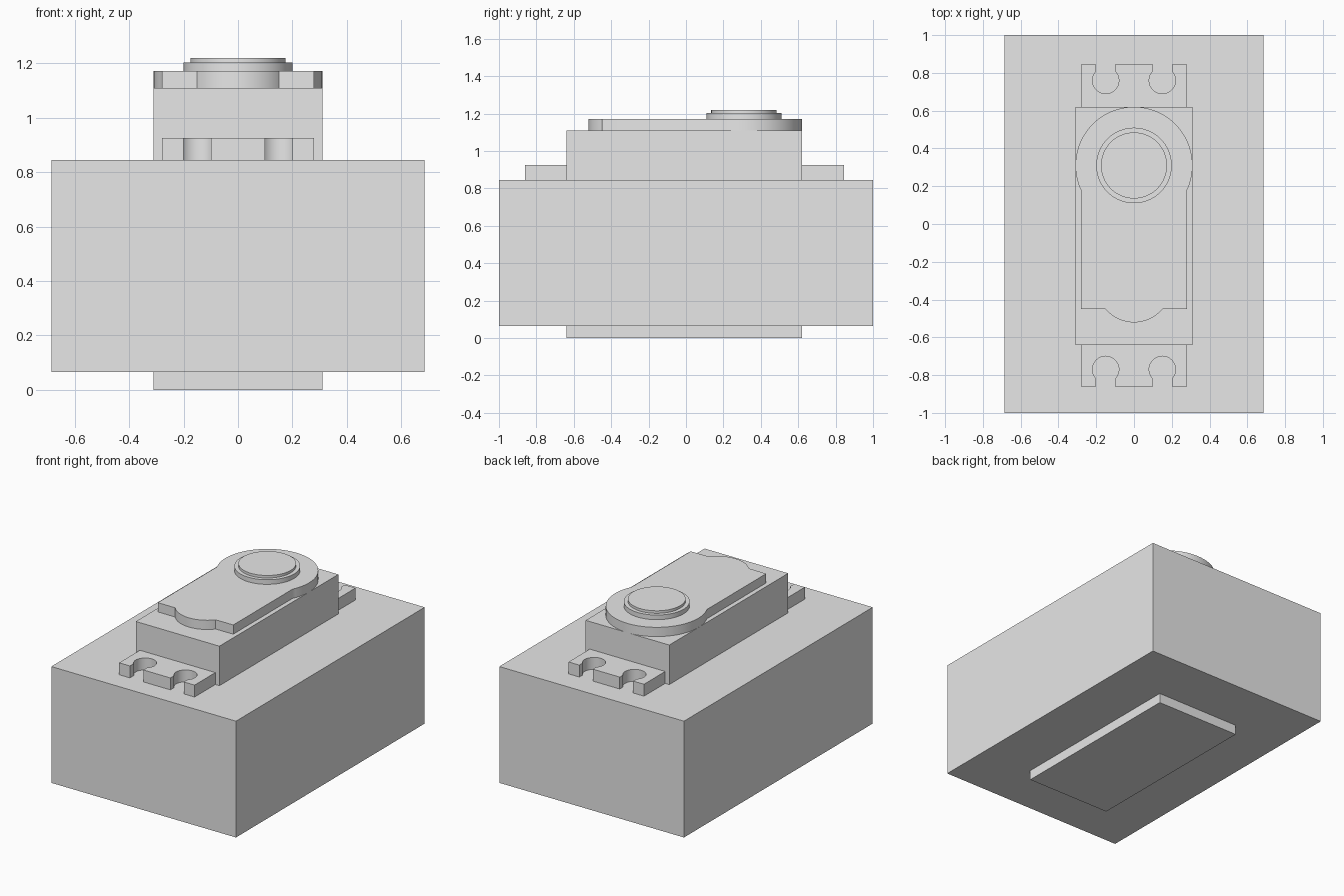
import bpy
import bmesh
from math import sin, cos, pi, asin, sqrt, radians
from mathutils import Matrix

cube = bpy.data.objects.get("Cube")
if cube:
    bpy.data.objects.remove(cube, do_unlink=True)

grey = bpy.data.materials.new("light_grey")
grey.use_nodes = True
grey.diffuse_color = (0.8, 0.8, 0.8, 1)
grey.node_tree.nodes["Principled BSDF"].inputs["Base Color"].default_value = (0.8, 0.8, 0.8, 1)


def arc(cx, cy, r, a0, a1, n=32):
    return [(cx + r * cos(a0 + (a1 - a0) * i / n),
             cy + r * sin(a0 + (a1 - a0) * i / n)) for i in range(n + 1)]


def circle(cx, cy, r, n=64):
    return arc(cx, cy, r, 0, 2 * pi, n)[:-1]


def rect(x0, x1, y0, y1):
    return [(x0, y0), (x1, y0), (x1, y1), (x0, y1)]


def prism(name, outline, z0, z1, matrix=None):
    """Extrude a flat outline from z0 to z1."""
    bm = bmesh.new()
    face = bm.faces.new([bm.verts.new((x, y, z0)) for x, y in outline])
    ext = bmesh.ops.extrude_face_region(bm, geom=[face])
    top = [v for v in ext["geom"] if isinstance(v, bmesh.types.BMVert)]
    bmesh.ops.translate(bm, verts=top, vec=(0, 0, z1 - z0))
    if matrix:
        bm.transform(matrix)
    bmesh.ops.recalc_face_normals(bm, faces=bm.faces)
    mesh = bpy.data.meshes.new(name)
    bm.to_mesh(mesh)
    bm.free()
    mesh.materials.append(grey)
    obj = bpy.data.objects.new(name, mesh)
    bpy.context.collection.objects.link(obj)
    return obj


def select(obj):
    bpy.ops.object.select_all(action='DESELECT')
    obj.select_set(True)
    bpy.context.view_layer.objects.active = obj


parts = []

# Outer block with a round cable hole on one long side
block = prism("block", rect(-0.685, 0.685, -1, 1), 0.065, 0.845)
cutter = prism("cable_hole_cutter", circle(0, 0, 0.095), -0.8, -0.25,
               Matrix.Translation((0, 0.27, 0.40)) @ Matrix.Rotation(pi / 2, 4, 'Y'))
cutter.hide_render = True
mod = block.modifiers.new("cable_hole", 'BOOLEAN')
mod.operation = 'DIFFERENCE'
mod.solver = 'EXACT'
mod.object = cutter
select(block)
bpy.ops.object.modifier_apply(modifier=mod.name)
bpy.data.objects.remove(cutter, do_unlink=True)
parts.append(block)

# Motor body running through the block
parts.append(prism("motor_body", rect(-0.31, 0.31, -0.64, 0.62), 0, 1.11))


# Mounting tabs with two keyhole slots open to the outer edge
def tab(name, inner, outer, centre, side):
    r, half = 0.07, 0.05
    gap = asin(half / r)
    pts = [(-0.28, inner), (-0.28, outer)]
    for x in (-0.15, 0.15):
        pts.append((x - half, outer))
        pts += [(px, centre + side * py) for px, py in
                arc(x, 0, r, pi / 2 + gap, 2.5 * pi - gap)]
        pts.append((x + half, outer))
    pts += [(0.28, outer), (0.28, inner)]
    return prism(name, pts, 0.845, 0.925)


parts.append(tab("front_tab", -0.64, -0.86, -0.77, -1))
parts.append(tab("back_tab", 0.62, 0.845, 0.76, 1))

# Gear cover plate: large round end, straight sides, small bulge in front
turn = asin(sqrt(0.31 ** 2 - 0.28 ** 2) / 0.31)
bulge = asin(0.15 / 0.196)
outline = arc(0, 0.31, 0.31, -turn, pi + turn, 64)
outline.append((-0.28, -0.45))
outline += arc(0, -0.325, 0.196, -pi / 2 - bulge, -pi / 2 + bulge)
outline.append((0.28, -0.45))
parts.append(prism("gear_cover", outline, 1.11, 1.172))

# Stepped output disc
parts.append(prism("output_disc", circle(0, 0.31, 0.2), 1.172, 1.203))
parts.append(prism("output_cap", circle(0, 0.31, 0.175), 1.203, 1.22))

for part in parts:
    select(part)
    bpy.ops.object.shade_smooth_by_angle(angle=radians(25))
